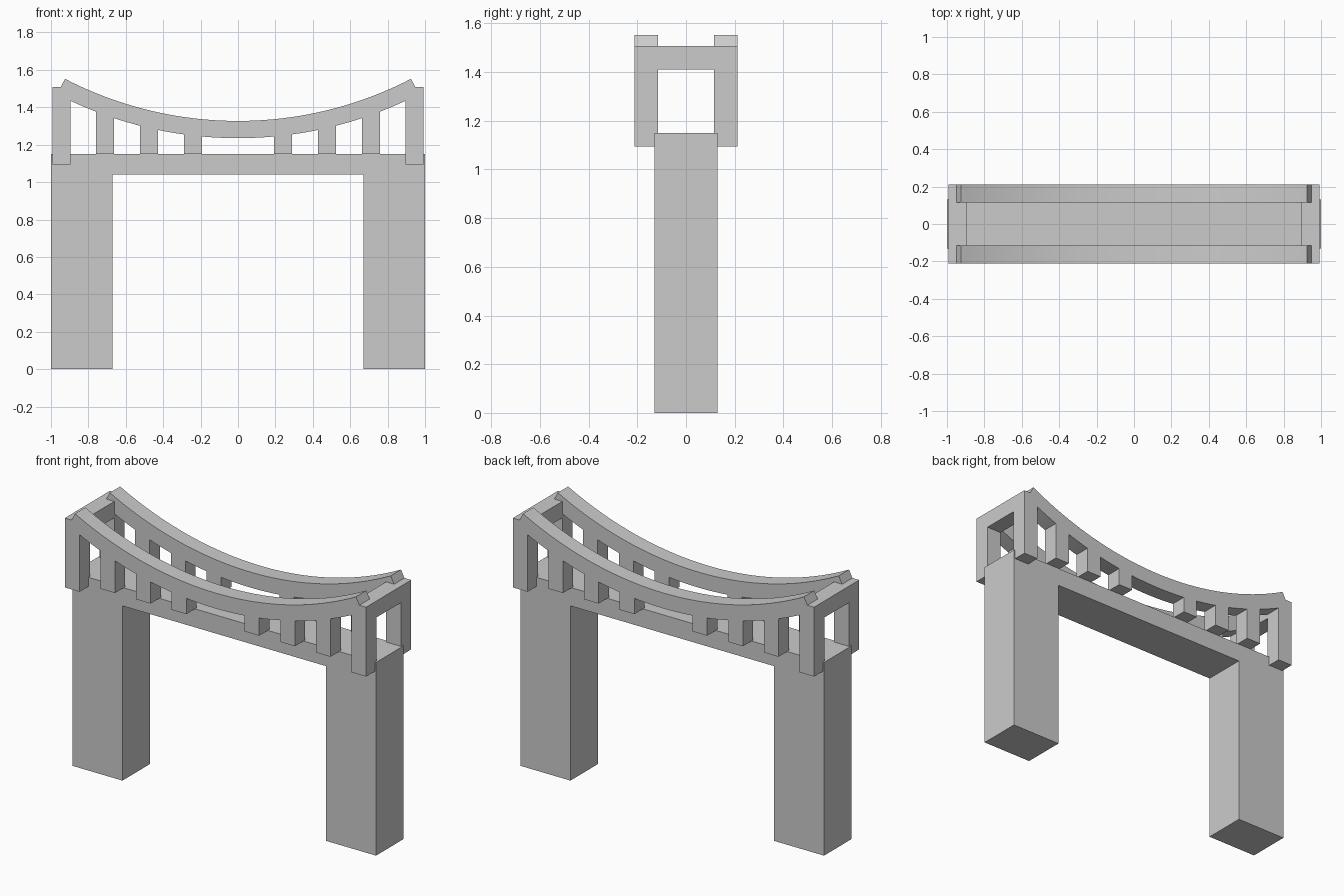
import bpy, bmesh
from math import sin, cos, asin, sqrt

if "Cube" in bpy.data.objects:
    bpy.data.objects.remove(bpy.data.objects["Cube"])


def prism(name, profile, start, end, axis='y', smooth=False):
    """Extrude a closed profile: (x, z) along y, or (y, z) along x."""
    bm = bmesh.new()
    place = (lambda p, d: (p[0], d, p[1])) if axis == 'y' else (lambda p, d: (d, p[0], p[1]))
    face = bm.faces.new([bm.verts.new(place(p, start)) for p in profile])
    out = bmesh.ops.extrude_face_region(bm, geom=[face])
    for v in out['geom']:
        if isinstance(v, bmesh.types.BMVert):
            v.co['xyz'.index(axis)] = end
    bmesh.ops.recalc_face_normals(bm, faces=bm.faces)
    mesh = bpy.data.meshes.new(name)
    bm.to_mesh(mesh)
    bm.free()
    ob = bpy.data.objects.new(name, mesh)
    bpy.context.collection.objects.link(ob)
    if smooth:
        bpy.ops.object.select_all(action='DESELECT')
        ob.select_set(True)
        bpy.context.view_layer.objects.active = ob
        bpy.ops.object.shade_smooth_by_angle()
    return ob


# Gate: two legs and the lintel in one solid
prism("gate_frame", [(-1, 0), (-.67, 0), (-.67, 1.04), (.67, 1.04), (.67, 0),
                     (1, 0), (1, 1.15), (-1, 1.15)], -.13, .13)

# End frames: two posts joined by a top beam
Y_IN, Y_OUT = .115, .212
arch = [(-Y_OUT, 1.095), (-Y_IN, 1.095), (-Y_IN, 1.41), (Y_IN, 1.41),
        (Y_IN, 1.095), (Y_OUT, 1.095), (Y_OUT, 1.508), (-Y_OUT, 1.508)]
for side, s in (("left", -1), ("right", 1)):
    prism(f"{side}_end_frame", arch, s * .895, s * .992, 'x')

# Sagging rails with square-cut ends, and the short posts under them
R_TOP, R_BOTTOM = 2.014, 2.106
CENTRE_Z = 1.327 + R_TOP
LIMIT = asin(.925 / R_TOP)
N = 40
angles = [LIMIT * (2 * i / N - 1) for i in range(N + 1)]
arc = lambda r, seq: [(r * sin(a), CENTRE_Z - r * cos(a)) for a in seq]
rail = arc(R_TOP, angles) + arc(R_BOTTOM, reversed(angles))

for side, s in (("front", -1), ("back", 1)):
    prism(f"{side}_rail", rail, s * Y_IN, s * Y_OUT, smooth=True)
    for x in (-.71, -.475, -.24, .24, .475, .71):
        top = CENTRE_Z - sqrt(R_BOTTOM ** 2 - x * x) + .04
        prism(f"{side}_rail_post", [(x - .048, 1.15), (x + .048, 1.15),
                                    (x + .048, top), (x - .048, top)], s * Y_IN, s * Y_OUT)
